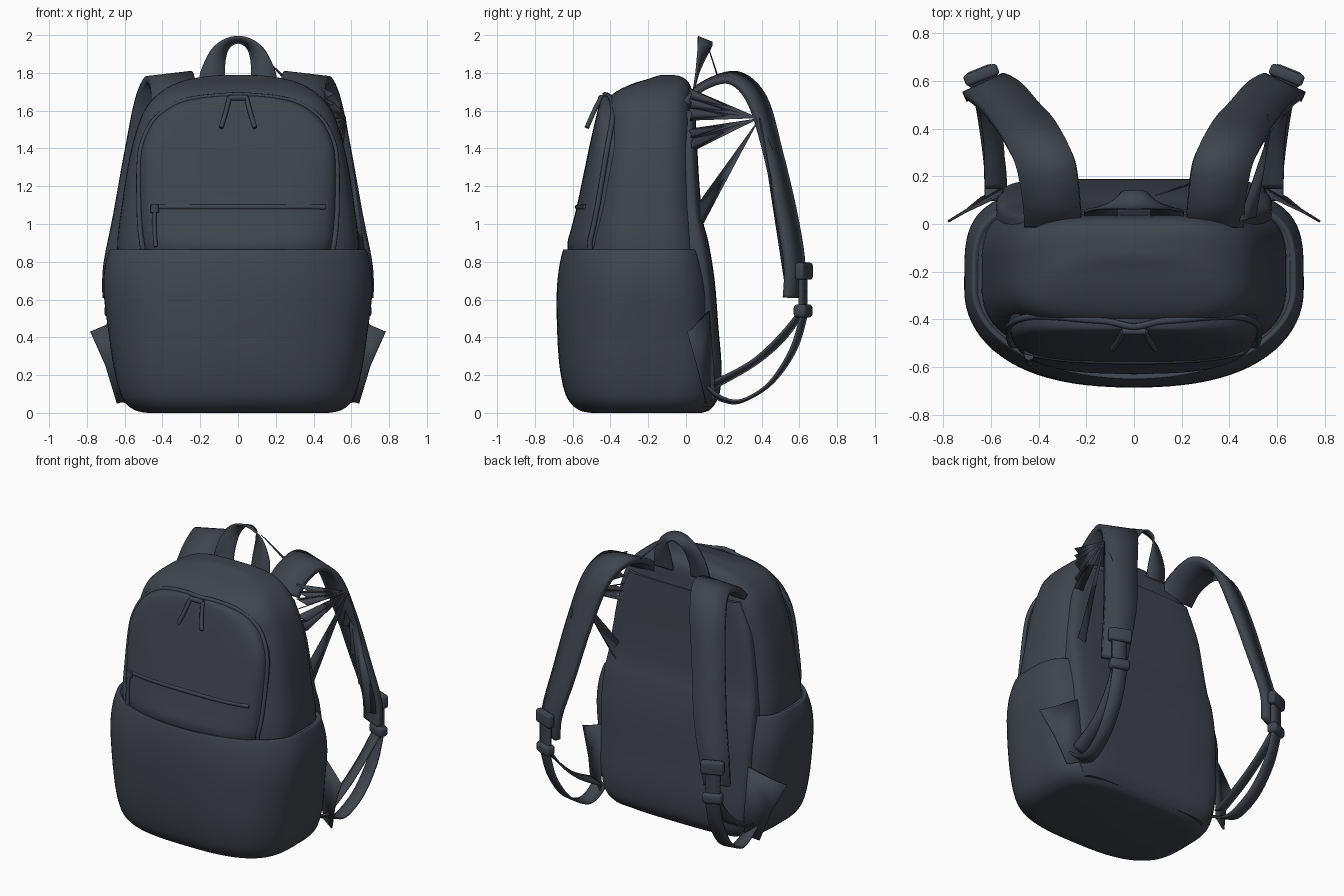
import bpy, bmesh, math
from mathutils import Vector

if "Cube" in bpy.data.objects:
    bpy.data.objects.remove(bpy.data.objects["Cube"], do_unlink=True)

fabric = bpy.data.materials.new("dark slate fabric")
fabric.use_nodes = True
COLOR = (0.05, 0.058, 0.073, 1)
fabric.diffuse_color = COLOR
fabric.node_tree.nodes["Principled BSDF"].inputs["Base Color"].default_value = COLOR


def finish(name, bm, mirror=False, thick=0, angle=40):
    """Turn a bmesh into a shaded object, optionally mirrored and thickened."""
    bmesh.ops.recalc_face_normals(bm, faces=bm.faces)
    mesh = bpy.data.meshes.new(name)
    bm.to_mesh(mesh)
    bm.free()
    mesh.materials.append(fabric)
    mesh.polygons.foreach_set("use_smooth", [True] * len(mesh.polygons))
    mesh.set_sharp_from_angle(angle=math.radians(angle))
    obj = bpy.data.objects.new(name, mesh)
    bpy.context.collection.objects.link(obj)
    if mirror:
        obj.modifiers.new("Mirror", 'MIRROR').use_mirror_merge = False
    if thick:
        mod = obj.modifiers.new("Solidify", 'SOLIDIFY')
        mod.thickness, mod.offset = thick, 0


def spline(rows, steps):
    """Catmull-Rom interpolation of equal-length tuples."""
    rows = [Vector(r) for r in rows]
    ext = [rows[0]] + rows + [rows[-1]]
    out = []
    for a, b, c, d in zip(ext, ext[1:], ext[2:], ext[3:]):
        for i in range(steps):
            t = i / steps
            out.append(b + (c - a) * t / 2 + (a * 2 - b * 5 + c * 4 - d) * t * t / 2
                       + (b * 3 - a - c * 3 + d) * t ** 3 / 2)
    return out + [rows[-1]]


def loft(name, rows, low_pow, high_pow, back_pow, steps=4, sides=80):
    """Stack rounded sections; each row is (z, half width, front y, back y).
    The powers set how boxy the front (low and high) and the back are."""
    bm = bmesh.new()
    rings = []
    z0, z1 = rows[0][0], rows[-1][0]
    for z, hw, yf, yb in spline(rows, steps):
        mid, depth = (yf + yb) / 2, (yb - yf) / 2
        front_pow = low_pow + (high_pow - low_pow) * (z - z0) / (z1 - z0)
        ring = []
        for i in range(sides):
            t = math.tau * i / sides
            c, s = math.cos(t), math.sin(t)
            p = 2 / (back_pow if s > 0 else front_pow)
            ring.append(bm.verts.new((hw * math.copysign(abs(c) ** p, c),
                                      mid + depth * math.copysign(abs(s) ** p, s), z)))
        rings.append(ring)
    for a, b in zip(rings, rings[1:]):
        for i in range(sides):
            j = (i + 1) % sides
            bm.faces.new((a[i], a[j], b[j], b[i]))
    bm.faces.new(rings[0])
    bm.faces.new(rings[-1])
    finish(name, bm)


def ribbon(name, rows, thick, steps=6, mirror=True):
    """Band along a path; each row is a centre point and a width vector."""
    bm = bmesh.new()
    pairs = []
    for r in spline(rows, steps):
        c, w = Vector(r[:3]), Vector(r[3:])
        pairs.append([bm.verts.new(c + w * k) for k in (-0.5, 0, 0.5)])
    for a, b in zip(pairs, pairs[1:]):
        for i in range(2):
            bm.faces.new((a[i], a[i + 1], b[i + 1], b[i]))
    finish(name, bm, mirror, thick)


def tube(name, pts, radius, steps=6):
    """Thin round cord along a smooth path."""
    curve = bpy.data.curves.new(name, 'CURVE')
    curve.dimensions, curve.bevel_depth, curve.bevel_resolution = '3D', radius, 2
    curve.use_fill_caps = True
    path = spline(pts, steps)
    sp = curve.splines.new('POLY')
    sp.points.add(len(path) - 1)
    for p, co in zip(sp.points, path):
        p.co = (*co, 1)
    curve.materials.append(fabric)
    bpy.context.collection.objects.link(bpy.data.objects.new(name, curve))


def sheet(name, pts, faces, thick, mirror=False):
    """Flat cloth pieces from a few corners."""
    bm = bmesh.new()
    vs = [bm.verts.new(p) for p in pts]
    for f in faces:
        bm.faces.new([vs[i] for i in f])
    finish(name, bm, mirror, thick, 20)


def block(name, loc, size, rot):
    """Rounded, mirrored box."""
    bm = bmesh.new()
    bmesh.ops.create_cube(bm, size=1)
    bmesh.ops.scale(bm, vec=size, verts=bm.verts)
    bmesh.ops.bevel(bm, geom=bm.edges[:], offset=min(size) * 0.3, segments=3,
                    affect='EDGES', profile=0.5)
    bmesh.ops.rotate(bm, matrix=rot.to_matrix(), verts=bm.verts)
    bmesh.ops.translate(bm, vec=loc, verts=bm.verts)
    finish(name, bm, True)


# Main compartment with domed top
loft("main_compartment", [
    (0.5, 0.62, -0.58, 0.13), (0.86, 0.64, -0.56, 0.1), (1.1, 0.615, -0.51, 0.07),
    (1.35, 0.575, -0.47, 0.055), (1.52, 0.53, -0.44, 0.05), (1.62, 0.485, -0.425, 0.04),
    (1.69, 0.42, -0.385, 0.035), (1.74, 0.34, -0.29, 0.02), (1.768, 0.25, -0.2, -0.005),
    (1.785, 0.14, -0.15, -0.04), (1.79, 0.02, -0.12, -0.1)], 2.5, 3.7, 4)

# Lower pockets wrapping front and sides
loft("lower_pockets", [
    (0, 0.48, -0.5, 0.08), (0.012, 0.54, -0.56, 0.12), (0.05, 0.595, -0.61, 0.155),
    (0.12, 0.63, -0.645, 0.175), (0.25, 0.66, -0.67, 0.18), (0.42, 0.685, -0.682, 0.165),
    (0.62, 0.71, -0.685, 0.155), (0.75, 0.708, -0.675, 0.135), (0.85, 0.685, -0.655, 0.115),
    (0.865, 0.67, -0.645, 0.105), (0.855, 0.655, -0.63, 0.09)], 2.9, 2.05, 4)

# Flat padded back, running over the pocket tops
loft("back_panel", [
    (0.03, 0.48, -0.1, 0.14), (0.1, 0.53, -0.1, 0.178), (0.25, 0.56, -0.1, 0.188),
    (0.45, 0.57, -0.1, 0.172), (0.7, 0.58, -0.1, 0.152), (0.9, 0.575, -0.1, 0.12),
    (1.02, 0.56, -0.1, 0.09), (1.2, 0.535, -0.1, 0.072), (1.4, 0.5, -0.1, 0.06),
    (1.6, 0.42, -0.1, 0.05)], 4, 4, 6)

# Arched front panel
panel = [(0.84, 0.495, -0.622), (0.9, 0.505, -0.628), (0.98, 0.515, -0.607), (1.1, 0.52, -0.577),
         (1.3, 0.52, -0.535), (1.42, 0.505, -0.51), (1.53, 0.455, -0.485), (1.6, 0.385, -0.468),
         (1.645, 0.3, -0.455), (1.668, 0.2, -0.445), (1.678, 0.1, -0.435)]
loft("front_panel", [(z, h, y, -0.25) for z, h, y in panel], 2.6, 5, 4)

# Zipper piping around the panel arch, and straight zipper across it
edge = [(h + 0.004, y * 0.81 if h > 0.4 else y * (0.82 + 0.4 * (0.4 - h)), z)
        for z, h, y in panel]
arch = [(-x, y, z) for x, y, z in edge] + [(0, -0.43, 1.685)] + edge[::-1]
tube("arch_zipper", arch, 0.014)
tube("cross_zipper", [(x, -0.574 + 0.045 * abs(x / 0.48) ** 3, 1.09)
                      for x in (-0.46, -0.4, -0.3, -0.15, 0, 0.15, 0.3, 0.4, 0.46)], 0.014)

# Zipper pulls
for s in (-1, 1):
    tube("top_zipper_pull", [(s * 0.045, -0.45, 1.67), (s * 0.065, -0.49, 1.59),
                             (s * 0.09, -0.525, 1.51)], 0.013)
tube("zipper_slider", [(-0.05, -0.45, 1.668), (0.05, -0.45, 1.668)], 0.016)
tube("cross_zipper_pull", [(-0.44, -0.56, 1.09), (-0.443, -0.57, 1), (-0.436, -0.585, 0.88)], 0.012)
tube("cross_zipper_slider", [(-0.44, -0.55, 1.1), (-0.44, -0.555, 1.06)], 0.022)

# Shoulder straps
ribbon("shoulder_strap", [
    (0.34, 0.0, 1.64, 0.24, 0, 0), (0.345, 0.09, 1.73, 0.24, 0, -0.01),
    (0.37, 0.25, 1.775, 0.24, -0.04, -0.03), (0.43, 0.375, 1.66, 0.22, -0.07, -0.02),
    (0.495, 0.46, 1.38, 0.2, -0.07, 0), (0.56, 0.535, 1.04, 0.19, -0.08, 0),
    (0.62, 0.575, 0.78, 0.17, -0.08, 0), (0.635, 0.565, 0.61, 0.15, -0.07, 0)], 0.04)

# Buckles
tilt = Vector((1, -0.4, 0)).to_track_quat('X', 'Z')
block("upper_buckle", (0.64, 0.625, 0.75), (0.15, 0.05, 0.09), tilt)
block("lower_buckle", (0.64, 0.62, 0.54), (0.13, 0.07, 0.07), tilt)
ribbon("buckle_strap", [(0.64, 0.62, 0.72, 0.09, -0.03, 0),
                        (0.64, 0.62, 0.54, 0.09, -0.03, 0)], 0.02)

# Adjusting webbing: hanging loop and taut return
ribbon("hanging_webbing", [
    (0.64, 0.63, 0.54, 0.09, -0.03, 0), (0.63, 0.57, 0.34, 0.09, -0.03, 0),
    (0.61, 0.45, 0.16, 0.09, -0.02, 0), (0.59, 0.3, 0.065, 0.09, 0, 0.01),
    (0.58, 0.2, 0.07, 0.09, 0, 0.02), (0.58, 0.1, 0.13, 0.09, 0, 0.04)], 0.012)
ribbon("taut_webbing", [
    (0.64, 0.61, 0.53, 0.08, -0.03, 0), (0.61, 0.5, 0.39, 0.08, -0.03, 0.02),
    (0.59, 0.35, 0.26, 0.08, -0.02, 0.02), (0.58, 0.15, 0.15, 0.09, 0, 0.04)], 0.012)

# Side wings anchoring the webbing
sheet("side_wing", [(0.54, 0.13, 0.55), (0.71, 0.05, 0.46), (0.78, 0.01, 0.43), (0.7, 0.06, 0.25),
                    (0.64, 0.11, 0.05), (0.55, 0.15, 0.08)],
      [(0, 1, 3), (1, 2, 3), (0, 3, 5), (3, 4, 5)], 0.01, True)

# Carry handle: wide at the feet, turning edge-on at the top
foot = [(0.14, 0.04, 1.7, -0.14, 0, 0), (0.135, 0.06, 1.8, -0.13, 0.01, 0),
        (0.105, 0.085, 1.9, -0.08, 0.04, -0.03), (0.06, 0.1, 1.955, -0.03, 0.07, -0.035)]
other_foot = [(-x, y, z, -wx, wy, wz) for x, y, z, wx, wy, wz in foot[::-1]]
ribbon("carry_handle", foot + [(0, 0.1, 1.975, 0, 0.075, -0.03)] + other_foot, 0.012, mirror=False)
sheet("handle_thread", [(0.09, 0.12, 1.93), (0.25, 0.17, 1.78), (0.24, 0.17, 1.77)], [(0, 1, 2)], 0.006)

# Gathered cloth stretched from the left strap to the body
apex = (0.57, 0.39, 1.56)
for hi, lo in ((1.72, 1.66), (1.67, 1.61), (1.62, 1.55), (1.5, 1.45), (1.45, 1.38), (1.03, 0.87)):
    sheet("gathered_cloth", [apex, (0.44, 0.01, hi), (0.51, 0.03, (hi + lo) / 2), (0.45, 0.02, lo)],
          [(0, 1, 2), (0, 2, 3)], 0.006)
for z in (1.3, 1.1, 0.9, 0.7):
    x, y = 0.78 - 0.2 * z, 0.62 - 0.14 * z
    sheet("strap_fold", [apex, (x + 0.04, y + 0.02, z + 0.1), (x + 0.05, y, z),
                         (x - 0.03, y + 0.01, z - 0.02)], [(0, 1, 2), (0, 2, 3)], 0.006)
